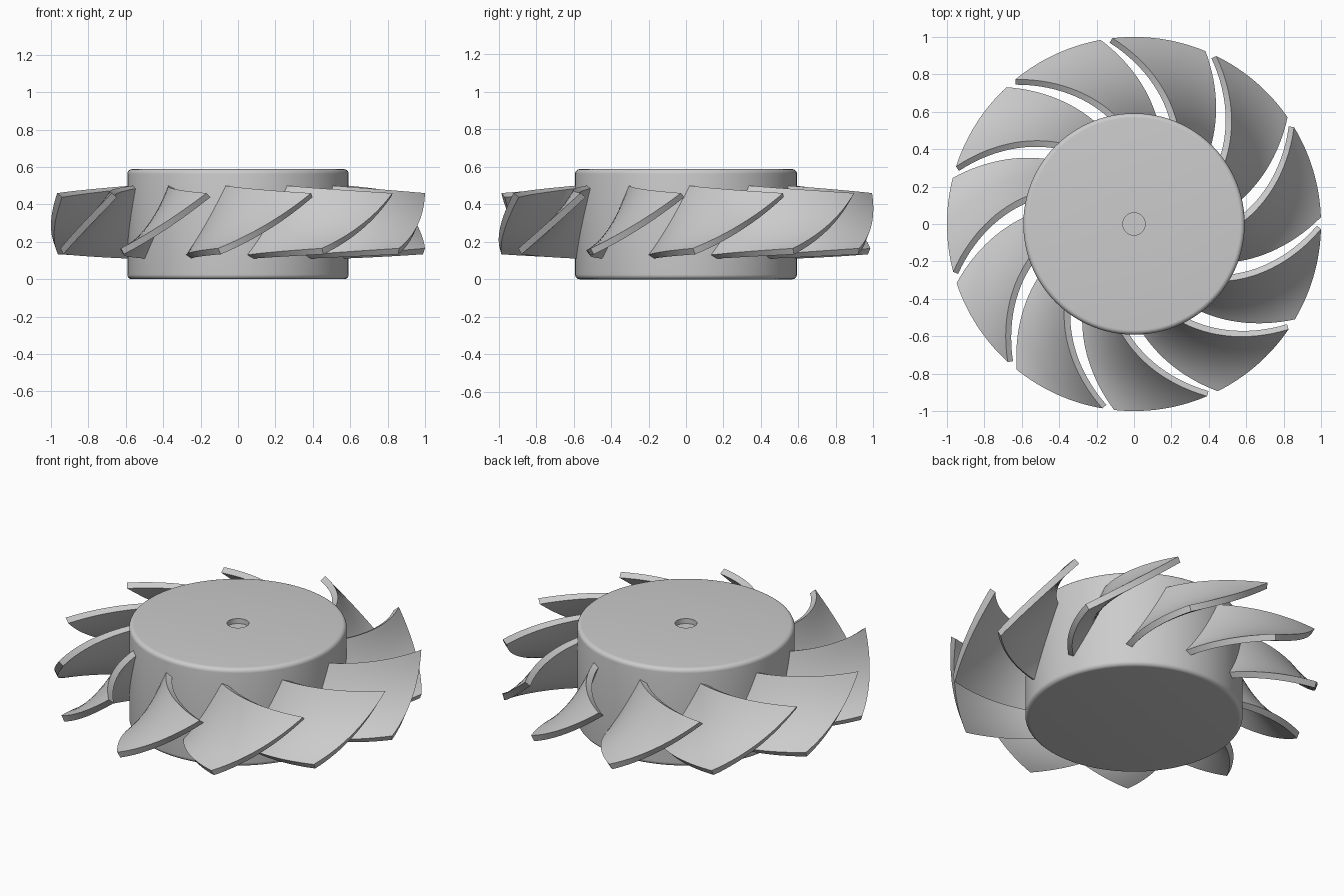
import bpy
import math

cube = bpy.data.objects.get("Cube")
if cube:
    bpy.data.objects.remove(cube, do_unlink=True)

HUB_R, HUB_H, FILLET = 0.592, 0.588, 0.025
BLADES, THICK = 11, 0.036

grey = bpy.data.materials.new("plain grey")
grey.use_nodes = True
colour = (0.6, 0.6, 0.6, 1)
grey.diffuse_color = colour
grey.node_tree.nodes["Principled BSDF"].inputs["Base Color"].default_value = colour


def new_object(name, verts, faces):
    mesh = bpy.data.meshes.new(name)
    mesh.from_pydata(verts, [], faces)
    mesh.materials.append(grey)
    obj = bpy.data.objects.new(name, mesh)
    bpy.context.collection.objects.link(obj)
    bpy.ops.object.select_all(action='DESELECT')
    bpy.context.view_layer.objects.active = obj
    obj.select_set(True)
    return obj


def arc(cx, cz, start, steps=6):
    # quarter round, counter-clockwise from start
    return [(cx + FILLET * math.cos(start + k / steps * math.pi / 2),
             cz + FILLET * math.sin(start + k / steps * math.pi / 2))
            for k in range(steps + 1)]


# Hub: lathed drum with rounded rims and a shallow centre hole on top
edge = HUB_R - FILLET
profile = arc(edge, FILLET, -math.pi / 2) + arc(edge, HUB_H - FILLET, 0)
profile += [(0.06, HUB_H), (0.06, HUB_H - 0.03)]
SEG, n = 96, len(profile)
verts = [(r * math.cos(a), r * math.sin(a), z)
         for a in (math.tau * s / SEG for s in range(SEG)) for r, z in profile]
faces = [(s * n + k, (s + 1) % SEG * n + k, (s + 1) % SEG * n + k + 1, s * n + k + 1)
         for s in range(SEG) for k in range(n - 1)]
faces.append([s * n for s in reversed(range(SEG))])
faces.append([s * n + n - 1 for s in range(SEG)])
hub = new_object("hub", verts, faces)
bpy.ops.object.shade_smooth_by_angle(angle=math.radians(30))


# Blade: swept, twisted sheet, steep at the hub and flatter at the tip
def blade_point(u, r):
    v = (r - 0.59) / 0.41
    low = -118 + 21.9 * v
    high = -96.5 + 29.5 * v
    a = math.radians(low + (high - low) * u)
    z_low, z_high = 0.13 + 0.035 * v, 0.5 - 0.04 * v
    z = z_low + (z_high - z_low) * u - 0.09 * u * (1 - u)
    return (r * math.cos(a), r * math.sin(a), z)


NU, NV, ROOT = 16, 16, 0.54
verts = [blade_point(i / NU, ROOT + (1 - ROOT) * j / NV)
         for i in range(NU + 1) for j in range(NV + 1)]
row = NV + 1
faces = [(i * row + j, i * row + j + 1, (i + 1) * row + j + 1, (i + 1) * row + j)
         for i in range(NU) for j in range(NV)]
blade = new_object("blade_1", verts, faces)
solid = blade.modifiers.new("thickness", 'SOLIDIFY')
solid.thickness = THICK
solid.offset = -1
bpy.ops.object.modifier_apply(modifier=solid.name)
bpy.ops.object.shade_smooth_by_angle(angle=math.radians(40))

# Remaining blades around the hub
for k in range(1, BLADES):
    copy = bpy.data.objects.new(f"blade_{k + 1}", blade.data)
    copy.rotation_euler.z = math.tau * k / BLADES
    bpy.context.collection.objects.link(copy)
